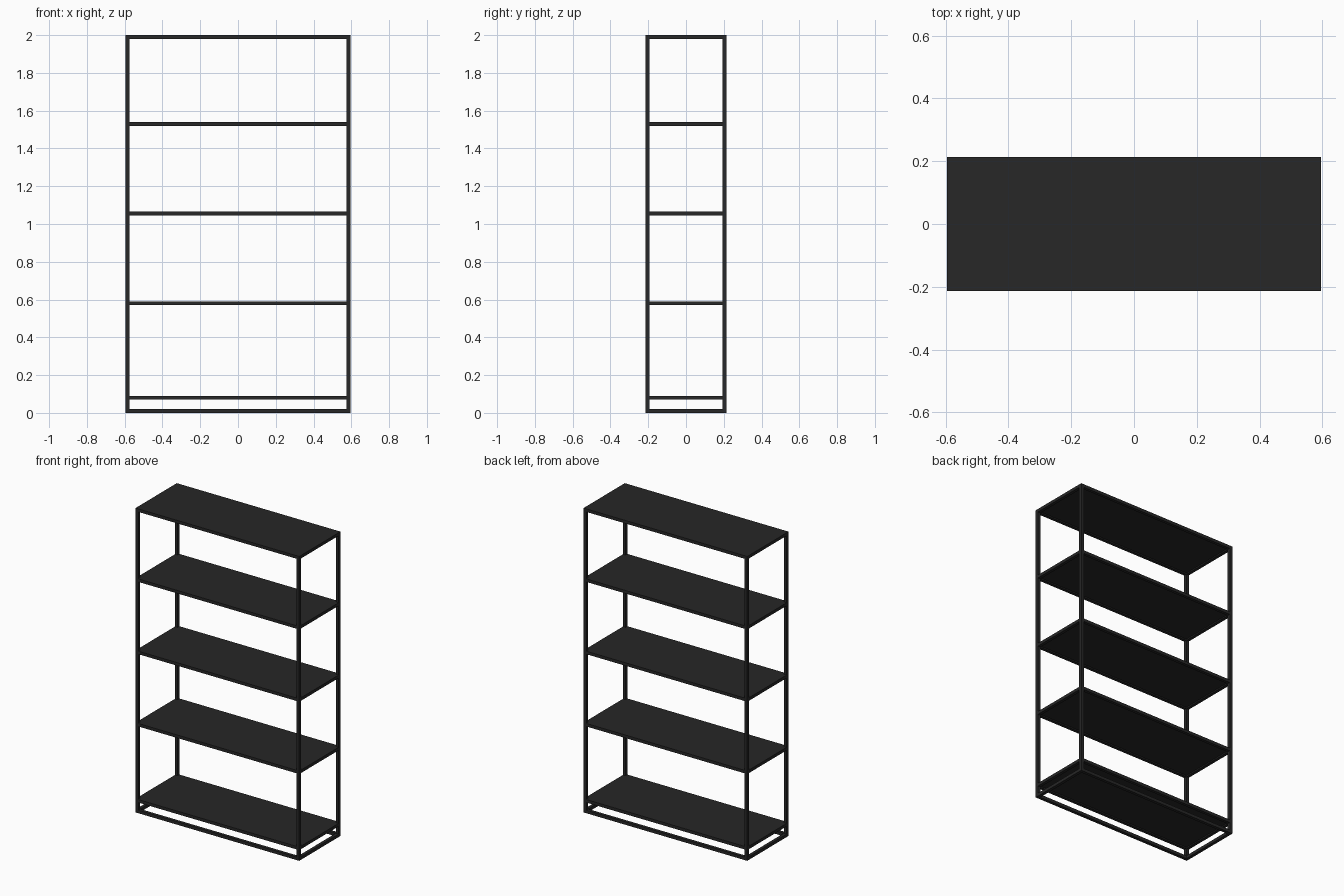
import bpy

if "Cube" in bpy.data.objects:
    bpy.data.objects.remove(bpy.data.objects["Cube"])

W, D, H = 1.19, 0.428, 2.0   # overall size
T = 0.02                     # square tube thickness

dark = bpy.data.materials.new("black_metal")
dark.diffuse_color = (0.02, 0.02, 0.02, 1)
dark.use_nodes = True
dark.node_tree.nodes["Principled BSDF"].inputs["Base Color"].default_value = dark.diffuse_color


def box(name, centre, size):
    bpy.ops.mesh.primitive_cube_add(size=1, location=centre)
    ob = bpy.context.object
    ob.name = name
    ob.scale = size
    bpy.ops.object.transform_apply(location=False, rotation=False, scale=True)
    ob.data.materials.append(dark)
    return ob


def frame(name, z):
    # Four rails fitted between the posts
    for s, side in ((-1, "front"), (1, "back")):
        box(f"{name}_{side}_rail", (0, s * (D - T) / 2, z), (W - 2 * T, T, T))
    for s, side in ((-1, "left"), (1, "right")):
        box(f"{name}_{side}_rail", (s * (W - T) / 2, 0, z), (T, D - 2 * T, T))


# Corner posts
for sx, lr in ((-1, "left"), (1, "right")):
    for sy, fb in ((-1, "front"), (1, "back")):
        box(f"{fb}_{lr}_post", (sx * (W - T) / 2, sy * (D - T) / 2, H / 2), (T, T, H))

# Open floor frame
frame("floor", T / 2)

# Shelves: rail frame with a thin panel set level with its top
PANEL = 0.012
for i, z in enumerate((0.08, 0.58, 1.055, 1.53, H - T / 2), 1):
    frame(f"shelf_{i}", z)
    box(f"shelf_{i}_panel", (0, 0, z + T / 2 - PANEL / 2),
        (W - 2 * T, D - 2 * T, PANEL))
